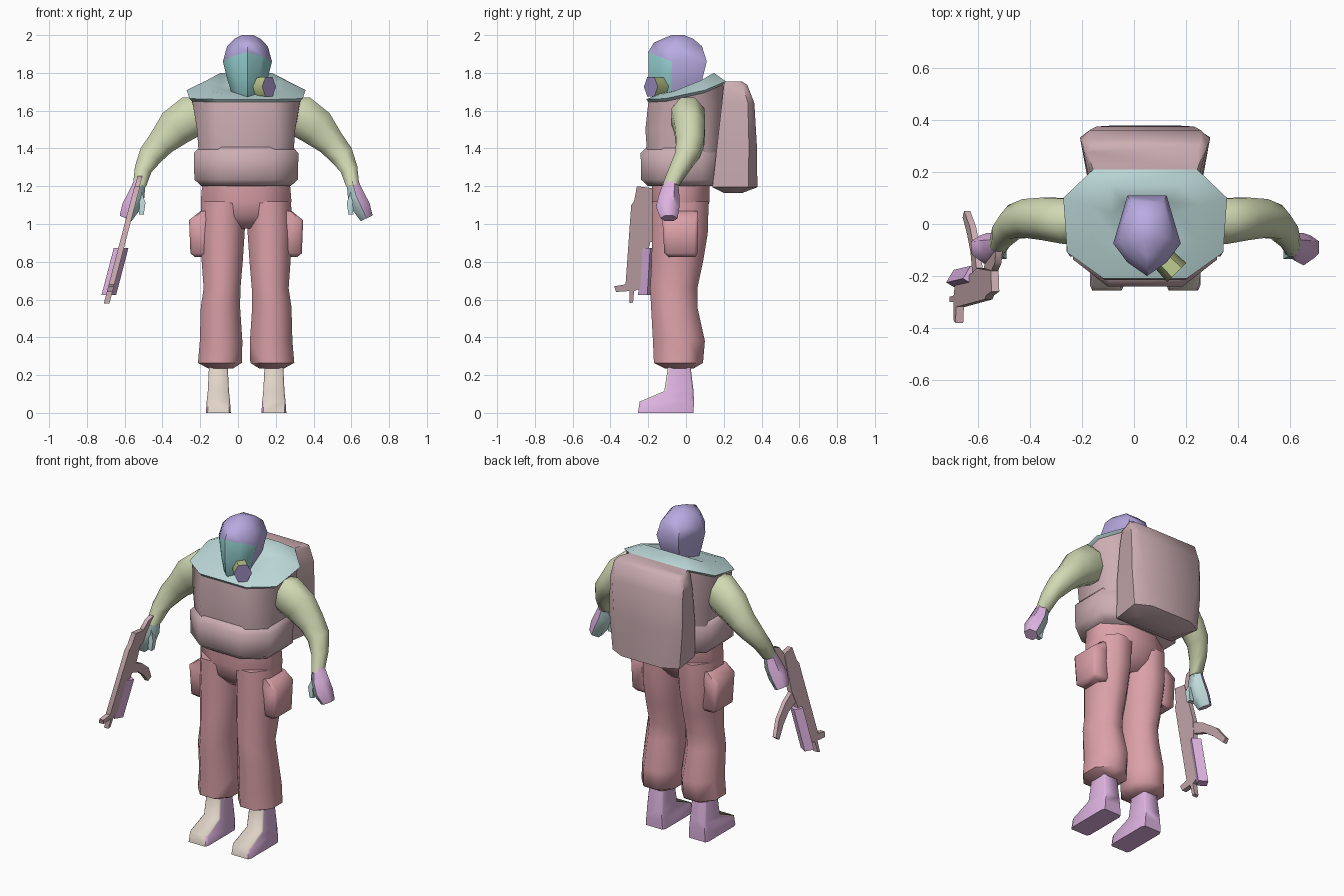
import bpy, bmesh, math
from mathutils import Vector

cube = bpy.data.objects.get("Cube")
if cube:
    bpy.data.objects.remove(cube)

C = 0.043          # the body's own centre line
made = []


def material(name, rgb):
    m = bpy.data.materials.new(name)
    m.use_nodes = True
    lin = [((c + 0.055) / 1.055) ** 2.4 for c in rgb] + [1]
    m.diffuse_color = lin
    m.node_tree.nodes["Principled BSDF"].inputs["Base Color"].default_value = lin
    return m


ROSE = material("rose trousers", (0.86, 0.63, 0.66))
DUSTY = material("dusty pink gear", (0.80, 0.68, 0.70))
OLIVE = material("pale green sleeves", (0.82, 0.85, 0.70))
AQUA = material("pale aqua cloth", (0.75, 0.86, 0.86))
LILAC = material("lilac helmet", (0.72, 0.67, 0.88))
TEAL = material("teal mask", (0.59, 0.82, 0.82))
VIOLET = material("light violet", (0.87, 0.70, 0.88))
CREAM = material("cream boots", (0.88, 0.83, 0.78))
PURPLE = material("filter purple", (0.61, 0.54, 0.74))
MOSS = material("filter green", (0.74, 0.79, 0.56))


def build(name, verts, faces, mats, rule=None):
    """Mesh object centred on the body line; rule(face) picks a material slot."""
    bm = bmesh.new()
    vs = [bm.verts.new((x + C, y, z)) for x, y, z in verts]
    for f in faces:
        bm.faces.new([vs[i] for i in f])
    bmesh.ops.recalc_face_normals(bm, faces=bm.faces)
    if rule:
        for f in bm.faces:
            f.material_index = int(rule(f))
    me = bpy.data.meshes.new(name)
    bm.to_mesh(me)
    bm.free()
    for m in mats:
        me.materials.append(m)
    ob = bpy.data.objects.new(name, me)
    bpy.context.collection.objects.link(ob)
    made.append(ob)
    return ob


def loft(name, rings, mats, rule=None):
    """Skin a stack of equal rings and cap both ends."""
    n = len(rings[0])
    faces = [(k * n + i, k * n + (i + 1) % n, (k + 1) * n + (i + 1) % n, (k + 1) * n + i)
             for k in range(len(rings) - 1) for i in range(n)]
    faces += [tuple(range(n)), tuple(range((len(rings) - 1) * n, len(rings) * n))]
    return build(name, [p for r in rings for p in r], faces, mats, rule)


def slab(z, x0, x1, y0, y1, cut=0.3):
    """Horizontal rectangle with cut corners."""
    cx, cy, a, b = (x0 + x1) / 2, (y0 + y1) / 2, (x1 - x0) / 2, (y1 - y0) / 2
    k = 1 - 2 * cut
    corners = [(1, -k), (1, k), (k, 1), (-k, 1), (-1, k), (-1, -k), (-k, -1), (k, -1)]
    return [(cx + u * a, cy + v * b, z) for u, v in corners]


def tube_rings(path, n=8):
    """Rings square to a path in the xz plane; rows are x, y, z, half width, half depth."""
    rings = []
    for i, (x, y, z, w, d) in enumerate(path):
        a, b = path[max(i - 1, 0)], path[min(i + 1, len(path) - 1)]
        t = Vector((b[0] - a[0], 0, b[2] - a[2])).normalized()
        side = Vector((-t.z, 0, t.x))
        ang = [2 * math.pi * (j + 0.5) / n for j in range(n)]
        rings.append([Vector((x, y, z)) + side * w * math.cos(q) + Vector((0, d * math.sin(q), 0))
                      for q in ang])
    return rings


def sided(rings, s):
    return [[(s * p[0], p[1], p[2]) for p in r] for r in rings]


# Trousers: hips, legs and thigh pockets
loft("hips", [slab(0.975, -.09, .09, -.11, .05), slab(1.04, -.21, .21, -.165, .10),
              slab(1.12, -.24, .24, -.18, .125), slab(1.24, -.23, .23, -.18, .125)], [ROSE])
leg = [(1.12, .0, .238, -.178, .12), (0.95, .008, .243, -.18, .115), (0.80, .018, .235, -.182, .09),
       (0.66, .03, .225, -.19, .06), (0.56, .032, .24, -.185, .06), (0.38, .02, .245, -.175, .10),
       (0.265, .022, .255, -.17, .09), (0.235, .07, .20, -.11, .04)]
leg_rings = [slab(z, a, b, c, d) for z, a, b, c, d in leg]
pocket_rings = [slab(z, .17, w, a, b, .1) for z, w, a, b in
                [(.825, .27, -.09, .05), (.845, .295, -.115, .06), (1.02, .302, -.125, .065),
                 (1.07, .24, -.12, .06)]]

# Boots
boot_rings = [slab(z, .147 - w, .147 + w, a, b, .07) for z, w, a, b in
              [(0, .066, -.255, .04), (.06, .062, -.245, .042), (.115, .056, -.115, .04),
               (.28, .048, -.09, .02)]]

# Sleeved arms, hands and thumbs
arm_rings = tube_rings([(.21, .005, 1.59, .085, .08), (.29, .01, 1.57, .12, .095),
                        (.375, .02, 1.51, .11, .088), (.45, .022, 1.43, .08, .08),
                        (.505, .008, 1.365, .07, .07), (.545, -.035, 1.29, .05, .06),
                        (.564, -.08, 1.205, .038, .048)])
hand_rings = tube_rings([(.562, -.08, 1.225, .036, .038), (.582, -.09, 1.15, .052, .055),
                         (.61, -.097, 1.09, .056, .062), (.638, -.09, 1.03, .04, .045)], 6)
thumb_rings = tube_rings([(.57, -.105, 1.17, .022, .022), (.548, -.118, 1.11, .022, .024),
                          (.555, -.12, 1.05, .018, .02)], 4)

for s, tag in ((1, "left"), (-1, "right")):
    loft(tag + "_trouser_leg", sided(leg_rings, s), [ROSE])
    loft(tag + "_pocket", sided(pocket_rings, s), [ROSE])
    loft(tag + "_boot", sided(boot_rings, s), [VIOLET, CREAM], lambda f: f.normal.y < -0.25 and abs(f.normal.x) < .8)
    loft(tag + "_arm", sided(arm_rings, s), [OLIVE])
    loft(tag + "_hand", sided(hand_rings, s), [AQUA, VIOLET], lambda f: f.normal.x * s > 0.3)
    loft(tag + "_thumb", sided(thumb_rings, s), [AQUA])

# Shoulder cloth: rim, ridge that rises at the back, and neck
outline = [(.30, -.11), (.315, .10), (.20, .21), (-.20, .21), (-.315, .10), (-.30, -.11),
           (-.16, -.21), (.16, -.21)]


def cloth_ring(scale, shift, low, rise, power):
    return [(x * scale, y * scale + shift, low + rise * ((y + .21) / .42) ** power) for x, y in outline]


loft("shoulder_cloth", [cloth_ring(.93, 0, 1.64, .095, 2.2), cloth_ring(1, 0, 1.66, .095, 2.2),
                        cloth_ring(.68, .005, 1.69, .11, 1.6), cloth_ring(.4, 0, 1.70, .04, 1)], [AQUA])

# Vest and padded waist band
loft("vest", [slab(1.36, -.25, .25, -.205, .18, .2), slab(1.5, -.26, .26, -.215, .195, .2),
              cloth_ring(.95, 0, 1.645, .095, 2.2)], [DUSTY])
loft("waist_band", [slab(z, -w, w, -.2 - d, .17 + d / 2, .24) for z, w, d in
                    [(1.2, .235, 0), (1.235, .274, .038), (1.375, .277, .04), (1.41, .245, .005)]], [DUSTY])

# Backpack: widest near its back, rounded toward the bottom
pack_levels = [(1.165, .16, .20, .30, .6), (1.195, .23, .14, .378, .6), (1.42, .25, .165, .375, .75),
               (1.64, .25, .19, .362, .85), (1.735, .24, .20, .325, .9), (1.755, .225, .205, .295, .9)]
loft("backpack", [[(-w * .88, a, z), (-w, a + (b - a) * .8, z), (-w * k, b, z),
                   (w * k, b, z), (w, a + (b - a) * .8, z), (w * .88, a, z)]
                  for z, w, a, b, k in pack_levels], [DUSTY])

# Head: helmet with the mask on the forward faces below the brow
head_rings = []
for z, w, front, back, tilt in [(1.66, .07, -.17, .02, 0), (1.69, .083, -.19, .04, 0),
                                (1.76, .105, -.197, .085, 0), (1.86, .13, -.20, .11, .05),
                                (1.94, .108, -.17, .085, .02), (1.98, .07, -.125, .04, 0),
                                (2.0, .03, -.075, -.01, 0)]:
    mid = front * .42 + back * .08
    pts = [(.58, back), (1, mid), (.58, mid * .42 + front * .58), (0, front)]
    pts += [(-u, v) for u, v in pts[2::-1]]
    head_rings.append([(u * w + .007, v, z + tilt * max(0, (mid - v) / (mid - front))) for u, v in pts])
head = loft("helmet_and_mask", head_rings, [LILAC, TEAL],
            lambda f: f.calc_center_median().z < 1.875 and f.normal.y < -0.2)

# Breathing filter on the mask
axis = Vector((.7, -.7, -.03)).normalized()
across, up = axis.cross(Vector((0, 0, 1))).normalized(), Vector((0, 0, 1))
filter_rings = [[Vector((.04, -.105, 1.73)) + axis * t + across * r * math.cos(i * math.pi / 3)
                 + up * r * 1.15 * math.sin(i * math.pi / 3) for i in range(6)]
                for t, r in ((0, .045), (.115, .052))]
loft("filter", filter_rings, [MOSS, PURPLE], lambda f: f.normal.dot(axis) > 0.8)


# Rifle: flat plates leaning along the right hand, with a square tube
def lean(z):
    return -.52 + (z - 1.25) * .262 - C


def plate(name, shape, thick):
    loft(name, [[(lean(z) + s * thick / 2, y, z) for y, z in shape] for s in (-1, 1)], [DUSTY])


plate("rifle_body", [(-.18, 1.19), (-.26, 1.2), (-.275, 1.12), (-.29, 1.10), (-.32, .68), (-.38, .67),
                     (-.37, .64), (-.30, .645), (-.30, .58), (-.28, .585), (-.275, .645), (-.235, .66),
                     (-.20, .86), (-.17, .98)], .03)
plate("rifle_stock", [(-.18, 1.19), (-.17, 1.08), (-.14, 1.10), (-.13, 1.17), (-.09, 1.21),
                      (-.10, 1.255), (-.15, 1.24)], .026)
plate("rifle_magazine", [(-.20, .98), (-.10, .935), (-.01, .87), (.05, .785), (.025, .765),
                         (-.04, .83), (-.11, .88), (-.20, .91)], .024)
loft("rifle_tube", [[(lean(z) + .04 * math.cos(q), y + .04 * math.sin(q), z)
                     for q in [.25 + i * math.pi / 2 for i in range(4)]]
                    for y, z in ((-.2, .872), (-.215, .625))], [VIOLET])

# Soft shading with crisp edges; the head is rounder than the rest
for group, angle in ((made, 58), ([head], 100)):
    bpy.ops.object.select_all(action='DESELECT')
    for ob in group:
        ob.select_set(True)
    bpy.context.view_layer.objects.active = group[0]
    bpy.ops.object.shade_smooth_by_angle(angle=math.radians(angle))
